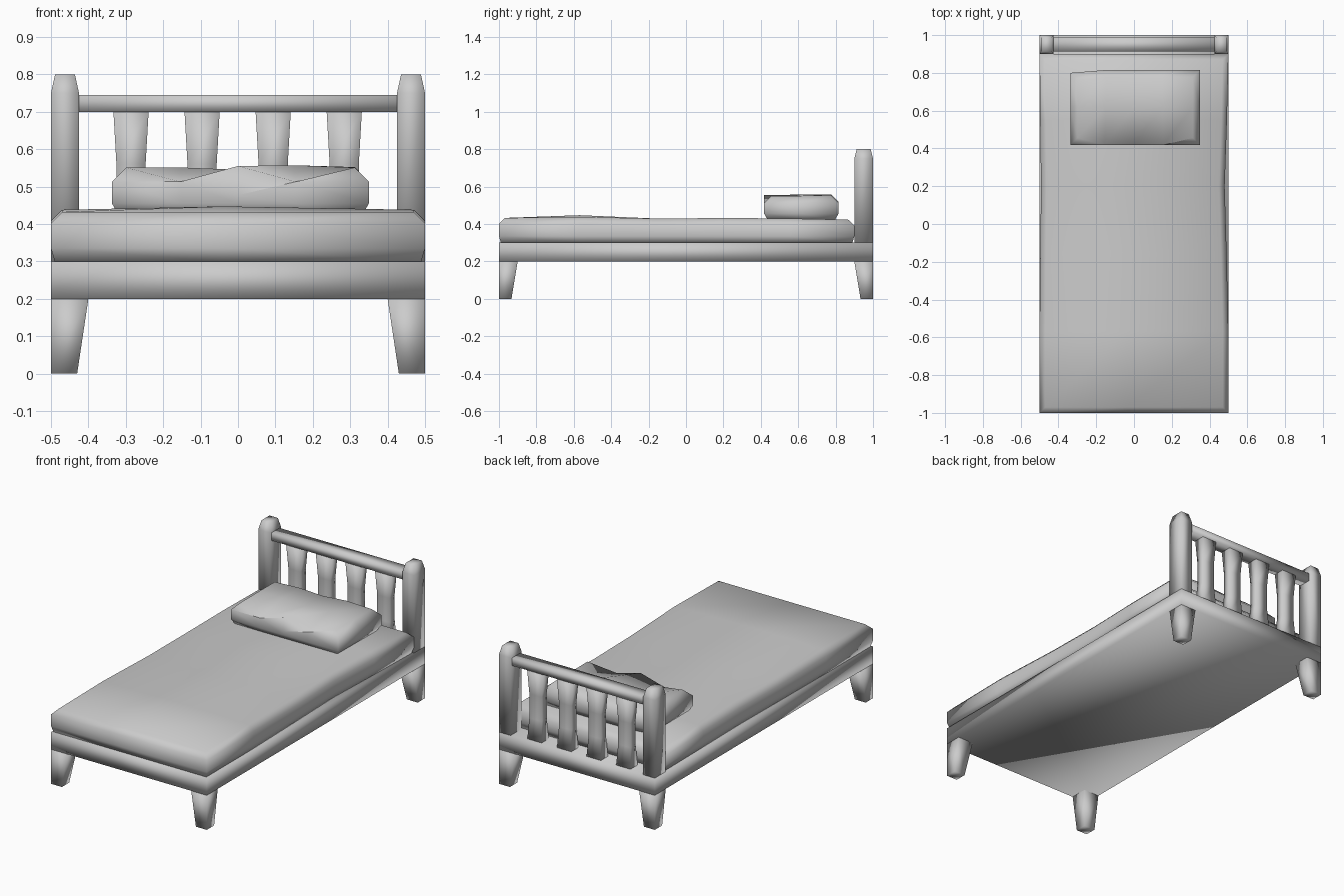
import bpy, bmesh
from mathutils import Vector

if "Cube" in bpy.data.objects:
    bpy.data.objects.remove(bpy.data.objects["Cube"])


def finish(name, bm):
    bmesh.ops.recalc_face_normals(bm, faces=bm.faces[:])
    for f in bm.faces:
        f.smooth = True
    me = bpy.data.meshes.new(name)
    bm.to_mesh(me)
    bm.free()
    ob = bpy.data.objects.new(name, me)
    bpy.context.collection.objects.link(ob)
    return ob


def stack(name, rings):
    """Four-sided solid from stacked rectangles (x0, x1, y0, y1, z)."""
    bm = bmesh.new()
    loops = [[bm.verts.new(p) for p in ((a, c, z), (b, c, z), (b, d, z), (a, d, z))]
             for a, b, c, d, z in rings]
    for lo, hi in zip(loops, loops[1:]):
        for i in range(4):
            j = (i + 1) % 4
            bm.faces.new((lo[i], lo[j], hi[j], hi[i]))
    bm.faces.new(loops[0])
    bm.faces.new(loops[-1])
    return finish(name, bm)


def cushion(name, x, y, z, x_cuts, y_cuts, inset, bevel, shape):
    """Soft box: cut into loops, nudged by shape(v), with a bevelled top rim."""
    bm = bmesh.new()
    bmesh.ops.create_cube(bm, size=1)
    for v in bm.verts:
        v.co = Vector((x[v.co.x > 0], y[v.co.y > 0], z[v.co.z > 0]))
    cuts = [((c, 0, 0), (1, 0, 0)) for c in x_cuts] + [((0, c, 0), (0, 1, 0)) for c in y_cuts]
    cuts.append(((0, 0, z[0] + 0.035), (0, 0, 1)))
    for co, no in cuts:
        bmesh.ops.bisect_plane(bm, geom=bm.verts[:] + bm.edges[:] + bm.faces[:],
                               plane_co=co, plane_no=no)
    mx, my = sum(x) / 2, sum(y) / 2
    for v in bm.verts:
        if v.co.z < z[0] + 0.001:
            for i, (lim, m) in enumerate(((x, mx), (y, my))):
                if min(abs(v.co[i] - l) for l in lim) < 0.001:
                    v.co[i] += inset if v.co[i] < m else -inset
    bm.normal_update()
    rim = [e for e in bm.edges if len(e.link_faces) == 2
           and sorted(f.normal.z > 0.9 for f in e.link_faces) == [False, True]]
    for v in bm.verts:
        shape(v.co)
    bmesh.ops.bevel(bm, geom=rim, offset=bevel, segments=1, affect='EDGES')
    return finish(name, bm)


# Base frame
stack("bed_frame", [(-0.5, 0.5, -1, 1, 0.2), (-0.5, 0.5, -1, 1, 0.3)])

# Tapered legs with straight outer faces, and headboard posts
for sx, side in ((-1, "left"), (1, "right")):
    for sy, end in ((-1, "front"), (1, "back")):
        stack(f"{end}_{side}_leg",
              [(sx * 0.43, sx * 0.5, sy * 0.933, sy, 0),
               (sx * 0.4, sx * 0.5, sy * 0.9, sy, 0.2)])
    stack(f"{side}_post",
          [(sx * 0.425, sx * 0.5, 0.9, 1, 0.3),
           (sx * 0.425, sx * 0.5, 0.9, 1, 0.75),
           (sx * 0.436, sx * 0.489, 0.913, 0.987, 0.8)])

# Headboard rail
stack("headboard_rail", [(-0.43, 0.43, 0.913, 0.987, 0.7), (-0.43, 0.43, 0.913, 0.987, 0.745)])

# Waisted slats
for i in range(4):
    c = -0.286 + i * 0.19
    stack(f"slat_{i + 1}",
          [(c - w, c + w, 0.95 - d, 0.95 + d, z)
           for w, d, z in ((0.046, 0.033, 0.3), (0.039, 0.024, 0.42),
                           (0.039, 0.024, 0.56), (0.047, 0.033, 0.7))])

# Mattress with gentle unevenness along its length
BUMPS = {-0.57: (0.015, 0.0), -0.15: (-0.008, -0.01), 0.2: (0.0, -0.02), 0.55: (-0.006, -0.008)}


def mattress_shape(co):
    for y, (dz, dx) in BUMPS.items():
        if abs(co.y - y) < 0.01:
            if co.z > 0.4:
                co.z += dz if abs(co.x) < 0.1 else dz * 0.4
            if co.x > 0.4:
                co.x += dx
            elif co.x < -0.4:
                co.x -= dx * 0.4
    if co.z > 0.4 and co.y > 0.8:
        co.z -= 0.01


cushion("mattress", (-0.5, 0.5), (-1, 0.9), (0.3, 0.432), (-0.04,), BUMPS, 0.01, 0.03,
        mattress_shape)


# Pillow with a dented front edge
def pillow_shape(co):
    if co.z > 0.5:
        if abs(co.x) < 0.05:
            co.z -= 0.035 if co.y < 0.5 else 0.006
        elif 0.1 < co.x < 0.2 and co.y > 0.5:
            co.z += 0.006
    if co.y > 0.75 and co.x < -0.3:
        co.y -= 0.015


cushion("pillow", (-0.337, 0.35), (0.418, 0.815), (0.42, 0.551), (-0.15, 0.0, 0.15), (0.62,),
        0.02, 0.038, pillow_shape)
